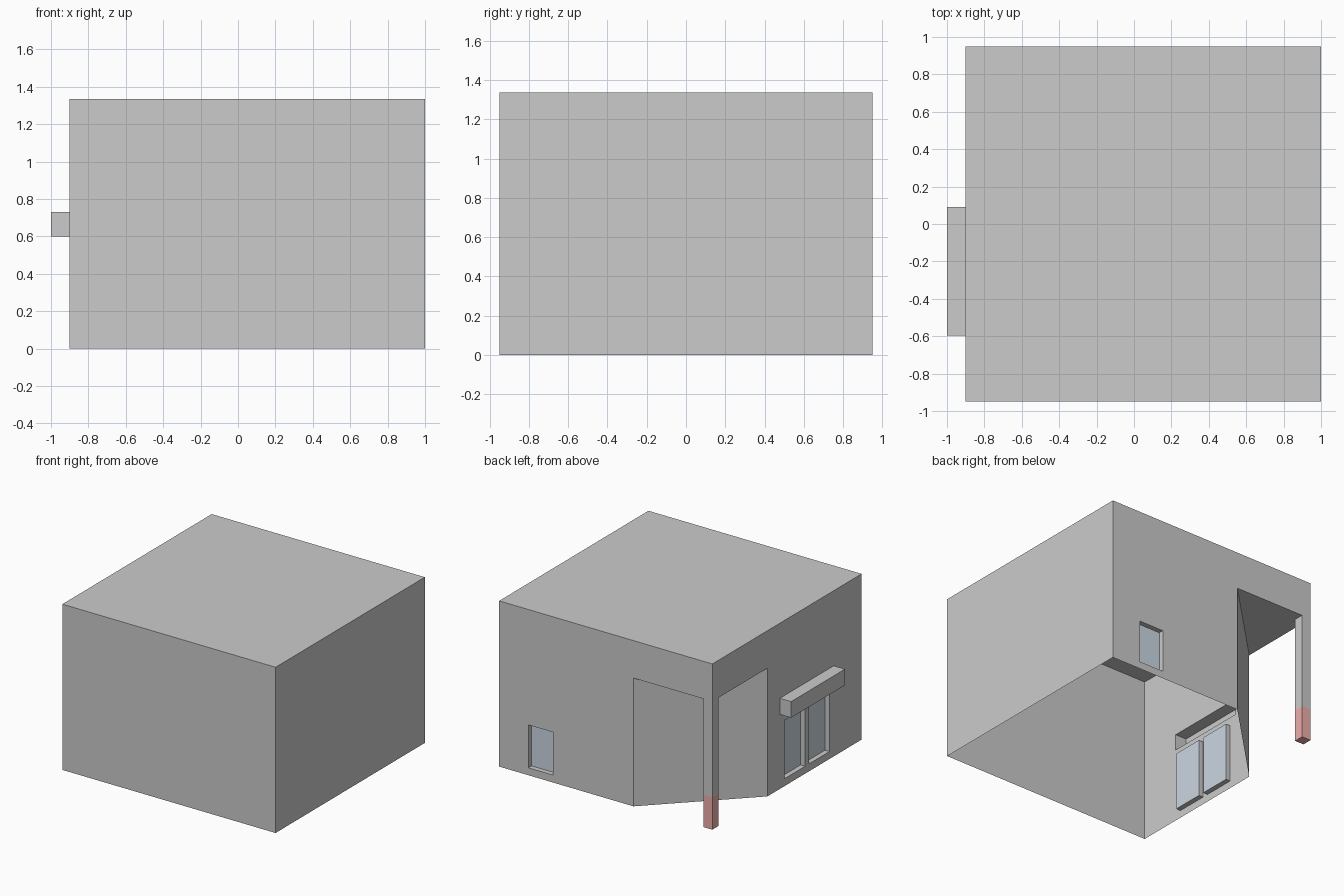
import bpy, bmesh
from mathutils import Vector

if "Cube" in bpy.data.objects:
    bpy.data.objects.remove(bpy.data.objects["Cube"])

L, R, F, B, H = -0.90, 1.0, -0.95, 0.95, 1.335     # outer limits of the block
NX, NY, NZ = -0.197, 0.248, 1.033                  # entrance notch limits
COL, BASE = 0.08, 0.26                             # column width, painted base height
DEPTH = 0.04                                       # glass set-back


def material(name, rgb):
    m = bpy.data.materials.new(name)
    m.diffuse_color = (*rgb, 1)
    m.use_nodes = True
    m.node_tree.nodes["Principled BSDF"].inputs["Base Color"].default_value = m.diffuse_color
    return m


FRAME = material("dark_grey", (0.6, 0.6, 0.6))
GLASS = material("blue_glass", (0.6, 0.68, 0.76))
RED = material("red_paint", (0.85, 0.42, 0.4))


def face(bm, pts, normal):
    """Add a flat face that looks along the given direction."""
    f = bm.faces.new([bm.verts.new(p) for p in pts])
    f.normal_update()
    if f.normal.dot(Vector(normal)) < 0:
        f.normal_flip()


def finish(name, bm, mat=None):
    bmesh.ops.remove_doubles(bm, verts=bm.verts, dist=1e-4)
    me = bpy.data.meshes.new(name)
    bm.to_mesh(me)
    bm.free()
    if mat:
        me.materials.append(mat)
    ob = bpy.data.objects.new(name, me)
    bpy.context.collection.objects.link(ob)


# Map (along wall, height, depth inward) to 3D for each detailed wall
def on_back(u, z, d=0):
    return (u, B - d, z)


def on_left(u, z, d=0):
    return (L + d, u, z)


def sheet(bm, at, normal, rect, holes):
    """Rectangular sheet (u0, u1, z0, z1) with rectangular holes."""
    us = sorted({v for r in [rect] + holes for v in r[:2]})
    zs = sorted({v for r in [rect] + holes for v in r[2:]})
    for a, b in zip(us, us[1:]):
        for c, d in zip(zs, zs[1:]):
            u, z = (a + b) / 2, (c + d) / 2
            if not any(h[0] < u < h[1] and h[2] < z < h[3] for h in holes):
                face(bm, [at(a, c), at(b, c), at(b, d), at(a, d)], normal)


def window(name, at, normal, rect, panes):
    """Flush frame with recessed panes of glass."""
    fr, gl = bmesh.new(), bmesh.new()
    sheet(fr, at, normal, rect, panes)
    for u0, u1, z0, z1 in panes:
        ring = [(u0, z0), (u1, z0), (u1, z1), (u0, z1)]
        mid = Vector(at((u0 + u1) / 2, (z0 + z1) / 2))
        for p, q in zip(ring, ring[1:] + ring[:1]):
            edge = Vector(at((p[0] + q[0]) / 2, (p[1] + q[1]) / 2))
            face(fr, [at(*p), at(*q), at(*q, DEPTH), at(*p, DEPTH)], mid - edge)
        face(gl, [at(*p, DEPTH) for p in ring], normal)
    finish(name + "_frame", fr, FRAME)
    finish(name + "_glass", gl, GLASS)


def box(bm, x, y, z, skip=()):
    """Axis-aligned box, leaving out the listed sides."""
    lim = (x, y, z)
    for ax in range(3):
        for s in (0, 1):
            if (ax, s) in skip:
                continue
            pts = []
            for i, j in ((0, 0), (1, 0), (1, 1), (0, 1)):
                p = [0, 0, 0]
                p[ax] = lim[ax][s]
                p[(ax + 1) % 3] = lim[(ax + 1) % 3][i]
                p[(ax + 2) % 3] = lim[(ax + 2) % 3][j]
                pts.append(p)
            n = [0, 0, 0]
            n[ax] = 2 * s - 1
            face(bm, pts, n)


small_win = (0.465, 0.81, 0, 0.465)
wide_win = (-0.595, 0.09, 0, 0.60)
awning = (-0.595, 0.09, 0.60, 0.73)

# Building shell: open underneath, with the corner cut away
bm = bmesh.new()
box(bm, (L, R), (F, B), (0, H), skip=[(0, 0), (1, 1), (2, 0)])
sheet(bm, on_back, (0, 1, 0), (L, R, 0, H), [small_win, (L, NX, 0, NZ)])
sheet(bm, on_left, (-1, 0, 0), (F, B, 0, H), [wide_win, awning, (NY, B, 0, NZ)])
finish("building_shell", bm)

# Diagonal entrance wall and the soffit over it
bm = bmesh.new()
face(bm, [(NX, B, 0), (L, NY, 0), (L, NY, NZ), (NX, B, NZ)], (-1, 1, 0))
face(bm, [(NX, B, NZ), (L + COL, B, NZ), (L + COL, B - COL, NZ),
          (L, B - COL, NZ), (L, NY, NZ)], (0, 0, -1))
finish("entrance_recess", bm)

# Corner column with a painted base
for name, z0, z1, skip, mat in (("corner_column", BASE, NZ, [(2, 0), (2, 1)], None),
                                ("column_base", 0, BASE, [(2, 1)], RED)):
    bm = bmesh.new()
    box(bm, (L, L + COL), (B - COL, B), (z0, z1), skip)
    finish(name, bm, mat)

# Awning, open to the wall behind it
bm = bmesh.new()
box(bm, (-1.0, L), awning[:2], awning[2:], skip=[(0, 1)])
finish("awning", bm)

# Windows
window("back_window", on_back, (0, 1, 0), small_win, [(0.52, 0.74, 0.06, 0.405)])
window("side_window", on_left, (-1, 0, 0), wide_win,
       [(-0.54, -0.28, 0.06, 0.53), (-0.23, 0.03, 0.06, 0.53)])
